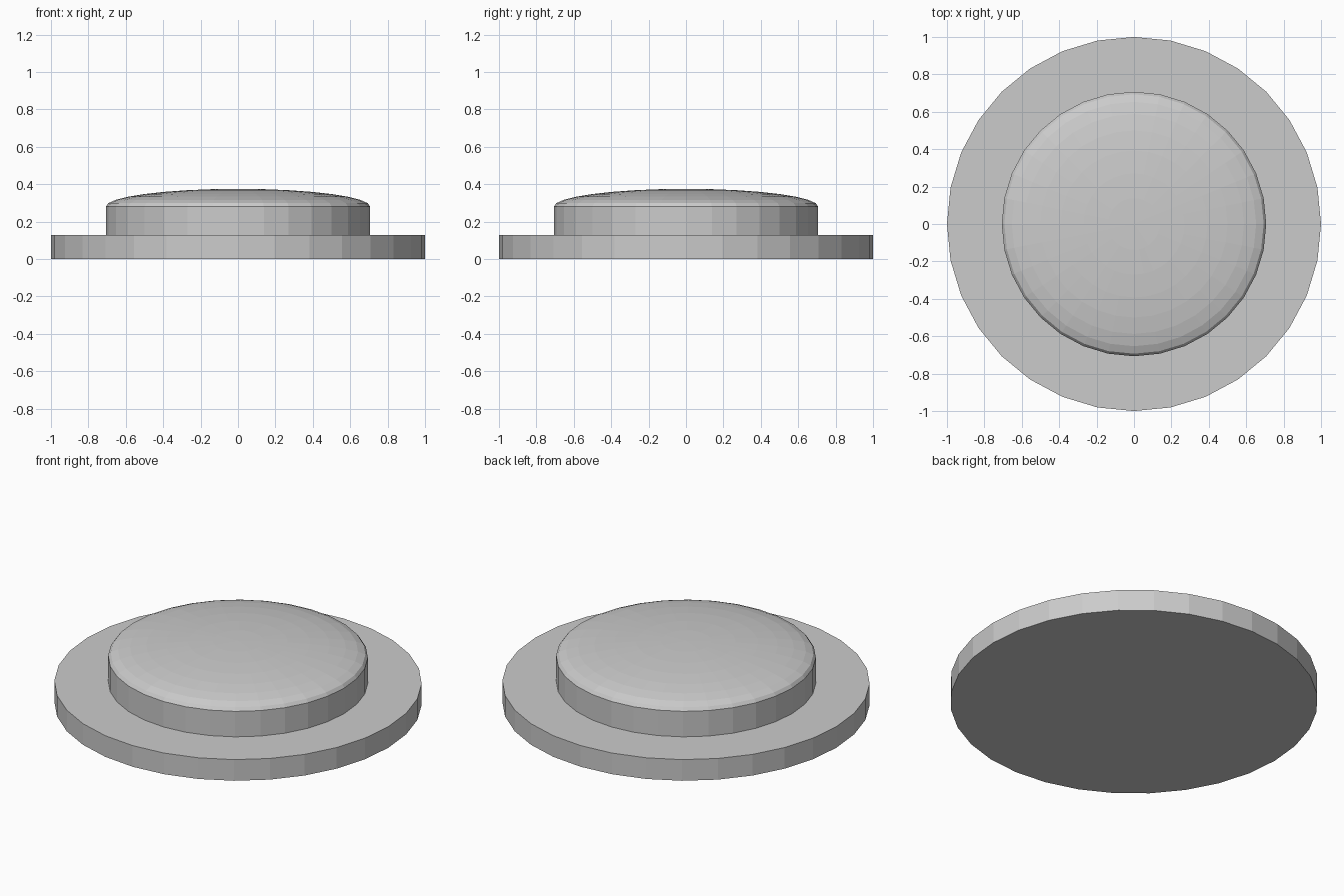
import bpy, bmesh
from math import sin, cos, pi, radians

if "Cube" in bpy.data.objects:
    bpy.data.objects.remove(bpy.data.objects["Cube"])

SIDES = 32


def lathe(name, profile, smooth_angle):
    """Closed solid turned around z from (radius, height) points, bottom to top."""
    bm = bmesh.new()
    rings = []
    for r, z in profile:
        if r == 0:
            rings.append([bm.verts.new((0, 0, z))])
        else:
            rings.append([bm.verts.new((r * cos(2 * pi * i / SIDES), r * sin(2 * pi * i / SIDES), z))
                          for i in range(SIDES)])
    bm.faces.new(reversed(rings[0]))
    for low, high in zip(rings, rings[1:]):
        for i in range(SIDES):
            j = (i + 1) % SIDES
            if len(high) == 1:
                bm.faces.new((low[i], low[j], high[0]))
            else:
                bm.faces.new((low[i], low[j], high[j], high[i]))
    if len(rings[-1]) > 1:
        bm.faces.new(rings[-1])
    mesh = bpy.data.meshes.new(name)
    bm.to_mesh(mesh)
    bm.free()
    obj = bpy.data.objects.new(name, mesh)
    bpy.context.collection.objects.link(obj)
    return obj


# Flat base plate
lathe("base_plate", [(1.0, 0.0), (1.0, 0.127)], 0)

# Raised button: straight wall with a shallow elliptical dome on top
R, WALL_TOP, DOME_H, STEPS = 0.707, 0.28, 0.095, 8
dome = [(R * cos(pi / 2 * k / STEPS), WALL_TOP + DOME_H * sin(pi / 2 * k / STEPS))
        for k in range(STEPS)]
lathe("domed_button", [(R, 0.127)] + dome + [(0, WALL_TOP + DOME_H)], 0)
